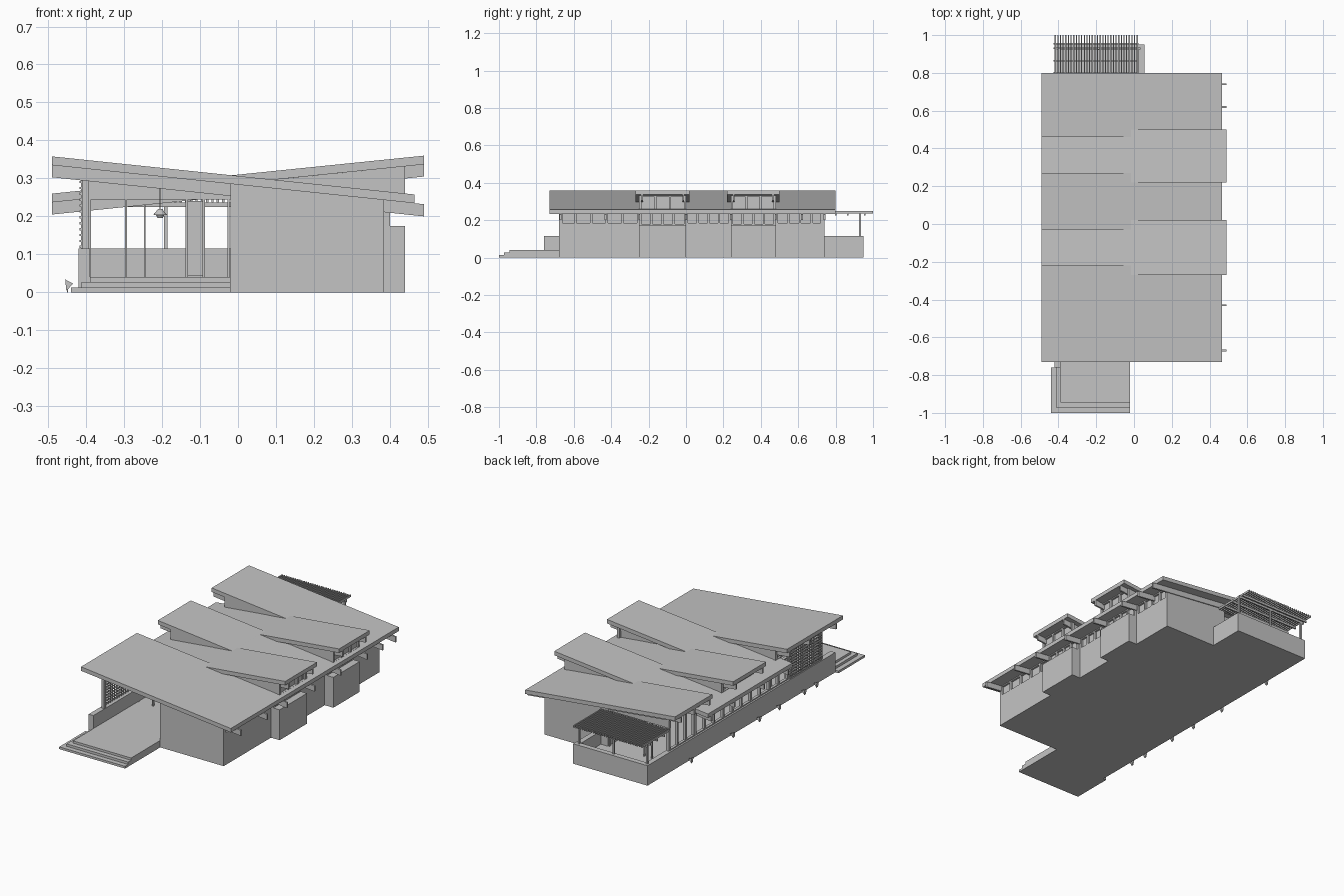
import bpy, bmesh

cube = bpy.data.objects.get("Cube")
if cube:
    bpy.data.objects.remove(cube, do_unlink=True)

GREY = (0.55, 0.55, 0.55, 1)
mat = bpy.data.materials.new("plain grey")
mat.use_nodes = True
mat.diffuse_color = GREY
mat.node_tree.nodes["Principled BSDF"].inputs["Base Color"].default_value = GREY


class Part:
    """Collects simple solids into one named object."""

    def __init__(self, name):
        self.name, self.bm = name, bmesh.new()

    def prism(self, pts, y0, y1):
        front = [self.bm.verts.new((x, y0, z)) for x, z in pts]
        back = [self.bm.verts.new((x, y1, z)) for x, z in pts]
        n = len(pts)
        self.bm.faces.new(front)
        self.bm.faces.new(back[::-1])
        for i in range(n):
            j = (i + 1) % n
            self.bm.faces.new((front[i], back[i], back[j], front[j]))
        return self

    def box(self, x0, x1, y0, y1, z0, z1):
        return self.prism([(x0, z0), (x1, z0), (x1, z1), (x0, z1)], y0, y1)

    def done(self):
        bmesh.ops.recalc_face_normals(self.bm, faces=self.bm.faces)
        me = bpy.data.meshes.new(self.name)
        self.bm.to_mesh(me)
        self.bm.free()
        me.materials.append(mat)
        ob = bpy.data.objects.new(self.name, me)
        bpy.context.collection.objects.link(ob)
        return ob


# Undersides of the two crossing roof planes
def plane_a(x):
    return 0.335 - 0.105 * (x + 0.49)


def plane_b(x):
    return 0.237 + 0.102 * (x + 0.49)


THICK, MID = 0.023, -0.016


def sloped(part, plane, x0, x1, y0, y1, low=0.0, high=THICK):
    part.prism([(x0, plane(x0) + low), (x1, plane(x1) + low),
                (x1, plane(x1) + high), (x0, plane(x0) + high)], y0, y1)


def wall_to(part, plane, x0, x1, y0, y1, z0):
    part.prism([(x0, z0), (x1, z0), (x1, plane(x1)), (x0, plane(x0))], y0, y1)


def window_row(part, x, side, y0, y1, z0, z1, n, panel=True):
    """Framed openings in a side wall; side is the outward x direction."""
    a, b = sorted((x, x - side * 0.016))
    rail = 0.006
    part.box(a, b, y0, y1, z0, z0 + rail)
    part.box(a, b, y0, y1, z1 - rail, z1)
    step = (y1 - y0 - 0.012) / n
    for i in range(n + 1):
        y = y0 + i * step
        part.box(a, b, y, y + 0.012, z0 + rail, z1 - rail)
    if panel:
        c = x - side * 0.011
        part.box(min(c, c - side * 0.004), max(c, c - side * 0.004), y0, y1, z0, z1)


# Roof: raised wings alternate left and right over low continuous eaves
A_WINGS = [(-0.73, -0.22), (-0.03, 0.27), (0.46, 0.80)]
B_WINGS = [(-0.27, 0.02), (0.22, 0.50)]

p = Part("roof_falling_to_left")
for y0, y1 in A_WINGS:
    sloped(p, plane_a, -0.49, MID, y0, y1)
sloped(p, plane_a, MID, 0.465, -0.73, 0.80)
p.done()

p = Part("roof_falling_to_right")
for y0, y1 in B_WINGS:
    sloped(p, plane_b, MID, 0.49, y0, y1)
sloped(p, plane_b, -0.49, MID, -0.27, 0.50)
p.done()

p = Part("roof_beams")
for y in (-0.67, -0.43, -0.25, 0.0, 0.24, 0.48, 0.62, 0.74):
    sloped(p, plane_a, -0.49, 0.49, y - 0.005, y + 0.005, -0.032, 0)
for y in (-0.235, -0.015, 0.255, 0.465):
    sloped(p, plane_b, -0.49, 0.49, y - 0.005, y + 0.005, -0.032, 0)
p.done()

# Triangular cheeks between the low eaves and the raised wings
p = Part("clerestory_cheeks")
for y in (-0.24, -0.02, 0.25, 0.47):
    for x, low, high in ((0.43, plane_a, plane_b), (-0.41, plane_b, plane_a)):
        p.prism([(MID, low(MID)), (x, low(x)), (x, high(x))], y - 0.008, y + 0.008)
p.done()

p = Part("clerestory_windows")
for y0, y1 in ((-0.25, 0.0), (0.24, 0.48)):
    window_row(p, 0.44, 1, y0, y1, 0.255, 0.332, 3)
for y0, y1, n in ((-0.35, -0.23, 2), (-0.02, 0.26, 4)):
    window_row(p, -0.41, -1, y0, y1, 0.265, 0.326, n)
p.done()

# Floors and front steps
p = Part("floor_slab")
p.box(-0.42, 0.385, -0.68, 0.74, 0, 0.04)
p.box(-0.40, 0.04, 0.74, 0.94, 0, 0.04)
p.done()

p = Part("porch_steps")
p.box(-0.39, -0.02, -0.945, -0.68, 0, 0.04)
p.box(-0.412, -0.02, -0.972, -0.76, 0, 0.027)
p.box(-0.44, -0.02, -1.0, -0.76, 0, 0.013)
p.done()

# Low walls along the right side and around the rear terrace
p = Part("low_walls")
p.box(-0.42, -0.39, -0.76, 0.95, 0, 0.115)
p.box(-0.39, 0.055, 0.92, 0.95, 0, 0.115)
p.box(0.025, 0.055, 0.74, 0.92, 0, 0.115)
p.done()

# Solid front, back and dividing walls
p = Part("main_walls")
wall_to(p, plane_a, -0.02, 0.385, -0.68, -0.66, 0)
wall_to(p, plane_a, -0.02, 0.385, 0.72, 0.74, 0)
p.box(-0.02, 0.0, -0.66, 0.72, 0.04, 0.285)
p.done()

# Left side wall with projecting bays and high strip windows
p = Part("left_side_wall")
for y0, y1, n in ((-0.68, -0.25, 5), (0.0, 0.24, 4), (0.48, 0.74, 4)):
    p.box(0.365, 0.385, y0, y1, 0, 0.18)
    window_row(p, 0.385, 1, y0, y1, 0.18, 0.243, n)
p.done()

p = Part("left_bays")
for y0, y1 in ((-0.25, 0.0), (0.24, 0.48)):
    p.box(0.365, 0.44, y0, y1, 0, 0.175)
    window_row(p, 0.40, 1, y0, y1, 0.175, 0.242, 4)
p.done()

# Right side glazing above the low wall
p = Part("right_glazing_frames")
window_row(p, -0.41, -1, -0.35, 0.50, 0.115, 0.245, 10, panel=False)
window_row(p, -0.41, -1, 0.50, 0.74, 0.115, 0.30, 3, panel=False)
p.done()

# Entrance and terrace glazing with a solid strip above
p = Part("end_glazing_frames")
for y in (-0.35, 0.73):
    wall_to(p, plane_a, -0.41, -0.02, y - 0.006, y + 0.006, 0.245)
    for x in (-0.39, -0.295, -0.025):
        p.box(x - 0.003, x + 0.003, y - 0.006, y + 0.006, 0.04, 0.245)
p.box(-0.248, -0.243, 0.725, 0.735, 0.04, 0.245)
p.done()

p = Part("entrance_door")
p.box(-0.132, -0.093, -0.352, -0.346, 0.045, 0.24)
for x in (-0.138, -0.093):
    p.box(x, x + 0.006, -0.358, -0.34, 0.04, 0.245)
p.done()

# Porch posts and lattice screen
p = Part("porch_posts")
for y in (-0.65, -0.35):
    p.box(-0.41, -0.392, y - 0.009, y + 0.009, 0.115, 0.296)
p.done()

p = Part("lattice_screen")
for i in range(15):
    y = -0.64 + i * 0.02
    p.box(-0.413, -0.409, y, y + 0.006, 0.115, 0.295)
for i in range(12):
    z = 0.117 + i * 0.0155
    p.box(-0.418, -0.413, -0.64, -0.352, z, z + 0.006)
p.done()

# Rear pergola
p = Part("pergola_slats")
for i in range(32):
    x = -0.42 + i * 0.014
    p.box(x, x + 0.006, 0.745, 1.0, 0.237, 0.249)
p.done()

p = Part("pergola_frame")
for y in (0.80, 0.865, 0.93, 0.955):
    p.box(-0.425, 0.025, y - 0.004, y + 0.004, 0.225, 0.237)
for x in (-0.405, -0.19, 0.03):
    p.box(x - 0.005, x + 0.005, 0.925, 0.935, 0.115, 0.237)
p.done()

# Pendant lamp in the porch
for name, r1, r2, z, depth in (("lamp_shade", 0.018, 0.005, 0.212, 0.016),
                               ("lamp_bulb", 0.007, 0.011, 0.2, 0.008),
                               ("lamp_cord", 0.0012, 0.0012, 0.262, 0.084)):
    bpy.ops.mesh.primitive_cone_add(vertices=16, radius1=r1, radius2=r2, depth=depth,
                                    location=(-0.205, -0.5, z))
    ob = bpy.context.object
    ob.name = name
    ob.data.materials.append(mat)

# Small spotlights along the right side
p = Part("garden_spotlights")
for y in (0.59, 0.21, -0.03, -0.21, -0.44, -0.55):
    p.prism([(-0.455, 0.034), (-0.434, 0.023), (-0.452, 0.004)], y - 0.008, y + 0.008)
    p.box(-0.45, -0.447, y - 0.002, y + 0.002, 0, 0.012)
p.done()
